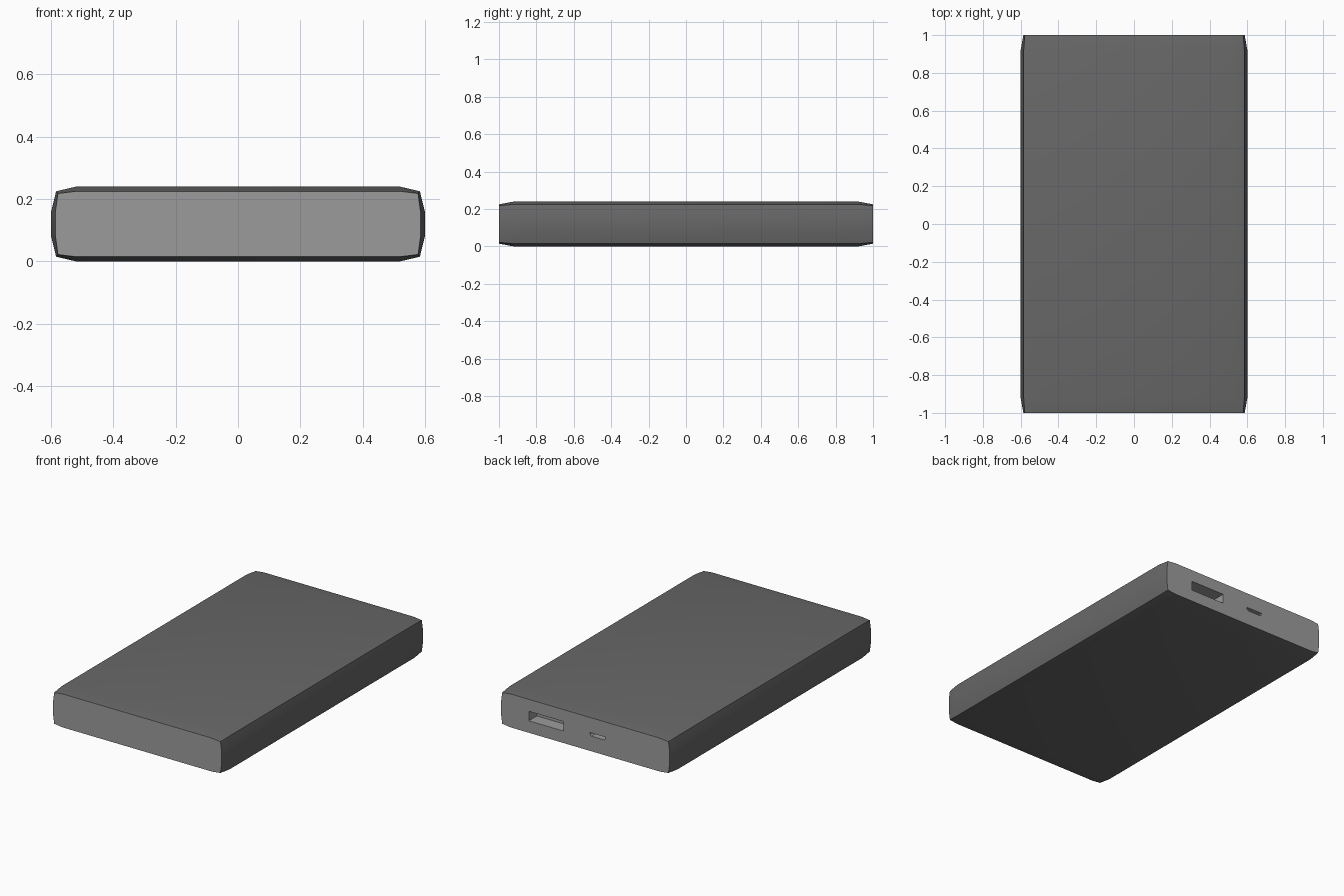
import bpy, bmesh

if "Cube" in bpy.data.objects:
    bpy.data.objects.remove(bpy.data.objects["Cube"])


def section(w, wc, zc, h):
    # softly bowed box outline around the centre: side, corner, top
    q = [(w, 0.04), (wc, zc), (0.52, h)]
    q += [(-x, z) for x, z in reversed(q)]
    return q + [(-x, -z) for x, z in q]


def material(name, v):
    m = bpy.data.materials.new(name)
    m.diffuse_color = (v, v, v, 1)
    m.use_nodes = True
    m.node_tree.nodes["Principled BSDF"].inputs["Base Color"].default_value = m.diffuse_color
    return m


def loft(name, rings):
    bm = bmesh.new()
    loops = [[bm.verts.new((x, y, 0.12 + z)) for x, z in pts] for y, pts in rings]
    n = len(loops[0])
    for a, b in zip(loops, loops[1:]):
        for i in range(n):
            j = (i + 1) % n
            bm.faces.new((a[i], a[j], b[j], b[i]))
    bm.faces.new(loops[0])
    bm.faces.new(loops[-1])
    bmesh.ops.recalc_face_normals(bm, faces=bm.faces)
    me = bpy.data.meshes.new(name)
    bm.to_mesh(me)
    bm.free()
    ob = bpy.data.objects.new(name, me)
    bpy.context.collection.objects.link(ob)
    return ob


# Case: full section along the length, slightly smaller at both ends
full = section(0.6, 0.584, 0.105, 0.12)
end = section(0.586, 0.578, 0.098, 0.105)
case = loft("case", [(-1, end), (-0.92, full), (0.92, full), (1, end)])


def cut_port(name, cx, pts, depth):
    outline = [(cx + x, z) for x, z in pts]
    cutter = loft(name, [(1 - depth, outline), (1.1, outline)])
    cutter.hide_render = True
    mod = case.modifiers.new(name, 'BOOLEAN')
    mod.operation = 'DIFFERENCE'
    mod.solver = 'EXACT'
    mod.object = cutter
    bpy.context.view_layer.objects.active = case
    bpy.ops.object.modifier_apply(modifier=name)
    bpy.data.objects.remove(cutter)


# Large output port and small charging port on the back
cut_port("output_port", 0.273, [(-.12, -.03), (.12, -.03), (.12, .03), (-.12, .03)], 0.08)
cut_port("charging_port", -0.087, [(-.045, -.01), (.045, -.01), (.055, 0),
                                   (.055, .01), (-.055, .01), (-.055, 0)], 0.06)

# Dark shell, lighter end panels and port interiors
case.data.materials.clear()
case.data.materials.append(material("shell", 0.138))
case.data.materials.append(material("end_panel", 0.33))
for f in case.data.polygons:
    c = f.center
    inside = c.y > 0.9 and abs(c.x) < 0.5 and abs(c.z - 0.12) < 0.05
    f.material_index = 1 if inside or abs(f.normal.y) > 0.9 else 0

case.select_set(True)
bpy.context.view_layer.objects.active = case
bpy.ops.object.shade_smooth_by_angle()
